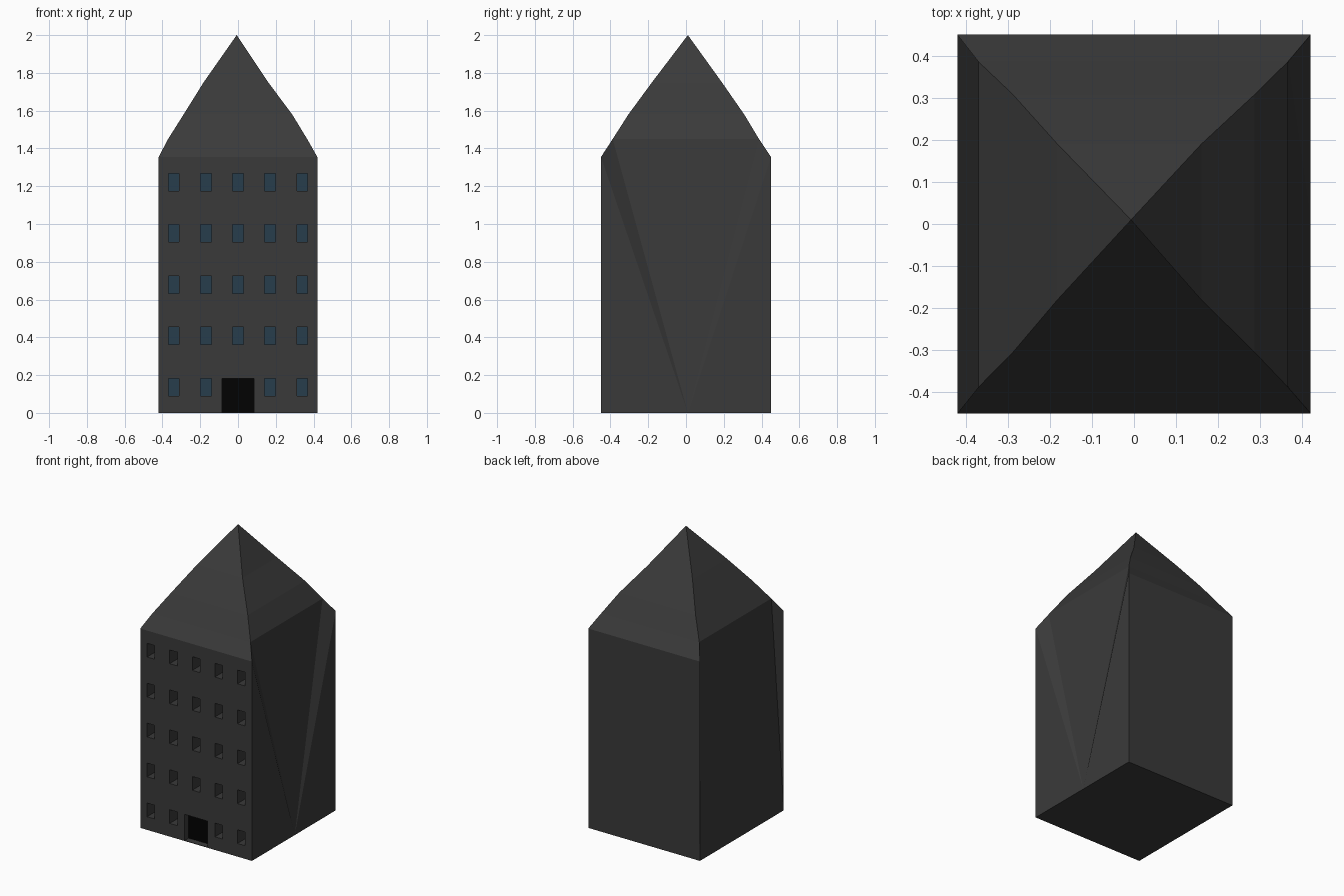
import bpy, bmesh
from mathutils import Matrix

if "Cube" in bpy.data.objects:
    bpy.data.objects.remove(bpy.data.objects["Cube"])

def material(name, r, g, b):
    m = bpy.data.materials.new(name)
    m.diffuse_color = (r, g, b, 1)
    m.use_nodes = True
    m.node_tree.nodes["Principled BSDF"].inputs["Base Color"].default_value = m.diffuse_color
    return m

def make_object(name, bm, mat):
    bmesh.ops.recalc_face_normals(bm, faces=bm.faces)
    me = bpy.data.meshes.new(name)
    bm.to_mesh(me)
    bm.free()
    ob = bpy.data.objects.new(name, me)
    bpy.context.collection.objects.link(ob)
    me.materials.append(mat)
    return ob

def add_box(bm, x0, x1, y0, y1, z0, z1):
    m = Matrix.Translation(((x0 + x1) / 2, (y0 + y1) / 2, (z0 + z1) / 2))
    m = m @ Matrix.Diagonal((x1 - x0, y1 - y0, z1 - z0, 1))
    bmesh.ops.create_cube(bm, size=1, matrix=m)

def add_panel(bm, x0, x1, y, z0, z1):
    bm.faces.new([bm.verts.new((x, y, z)) for x, z in ((x0, z0), (x1, z0), (x1, z1), (x0, z1))])

wall_mat = material("dark_wall", 0.042, 0.042, 0.042)
glass_mat = material("blue_glass", 0.02, 0.048, 0.072)
door_mat = material("black_door", 0.0005, 0.0005, 0.0005)

# Building shell: walls and curved hip roof as stacked rectangles (x0, x1, y0, y1, z)
rings = [
    (-0.42, 0.42, -0.45, 0.45, 0.0),
    (-0.42, 0.42, -0.45, 0.45, 1.355),
    (-0.37, 0.366, -0.388, 0.386, 1.45),
    (-0.288, 0.287, -0.305, 0.308, 1.58),
    (-0.182, 0.16, -0.18, 0.19, 1.75),
]
bm = bmesh.new()
loops = [[bm.verts.new((x, y, z)) for x, y in ((x0, y0), (x1, y0), (x1, y1), (x0, y1))]
         for x0, x1, y0, y1, z in rings]
base_mid = bm.verts.new((0.42, 0.01, 0))
b, e, s = loops[:3]
bm.faces.new((b[0], b[1], base_mid, b[2], b[3]))
for k, (lo, hi) in enumerate(zip(loops, loops[1:])):
    for i in range(4):
        if k < 2 and i % 2:
            continue
        j = (i + 1) % 4
        bm.faces.new((lo[i], lo[j], hi[j], hi[i]))
apex = bm.verts.new((-0.007, 0.01, 2.0))
for i in range(4):
    bm.faces.new((loops[-1][i], loops[-1][(i + 1) % 4], apex))

# Right wall fans up from the middle of its base to the roof edge
fan = (b[1], e[1], s[1], s[2], e[2], b[2])
for p, q in zip(fan, fan[1:]):
    bm.faces.new((base_mid, p, q))

# Left wall leans in from its base to the roof edge
bm.faces.new((b[3], b[0], s[0], s[3]))
for i in (0, 3):
    bm.faces.new((b[i], e[i], s[i]))
building = make_object("building", bm, wall_mat)

# Window and door openings, with panes at the back of the recesses
front, win_depth, door_depth = -0.45, 0.1, 0.045
w, h = 0.0285, 0.0465
cut, panes = bmesh.new(), bmesh.new()
for row in range(5):
    for col in range(5):
        if row == 0 and col == 2:
            continue
        x, z = -0.34 + 0.17 * col, 0.136 + 0.2715 * row
        add_box(cut, x - w, x + w, front - 0.05, front + win_depth, z - h, z + h)
        add_panel(panes, x - w, x + w, front + win_depth - 0.002, z - h, z + h)
add_box(cut, -0.086, 0.086, front - 0.05, front + door_depth, 0.003, 0.181)
cutter = make_object("opening_cutter", cut, wall_mat)
cutter.hide_render = True
make_object("window_panes", panes, glass_mat)

# Door panel
door = bmesh.new()
add_panel(door, -0.086, 0.086, front + door_depth - 0.002, 0.003, 0.181)
make_object("door", door, door_mat)

# Cut the openings and remove the cutter
mod = building.modifiers.new("openings", 'BOOLEAN')
mod.operation = 'DIFFERENCE'
mod.solver = 'EXACT'
mod.object = cutter
bpy.context.view_layer.objects.active = building
bpy.ops.object.modifier_apply(modifier=mod.name)
bpy.data.objects.remove(cutter)
